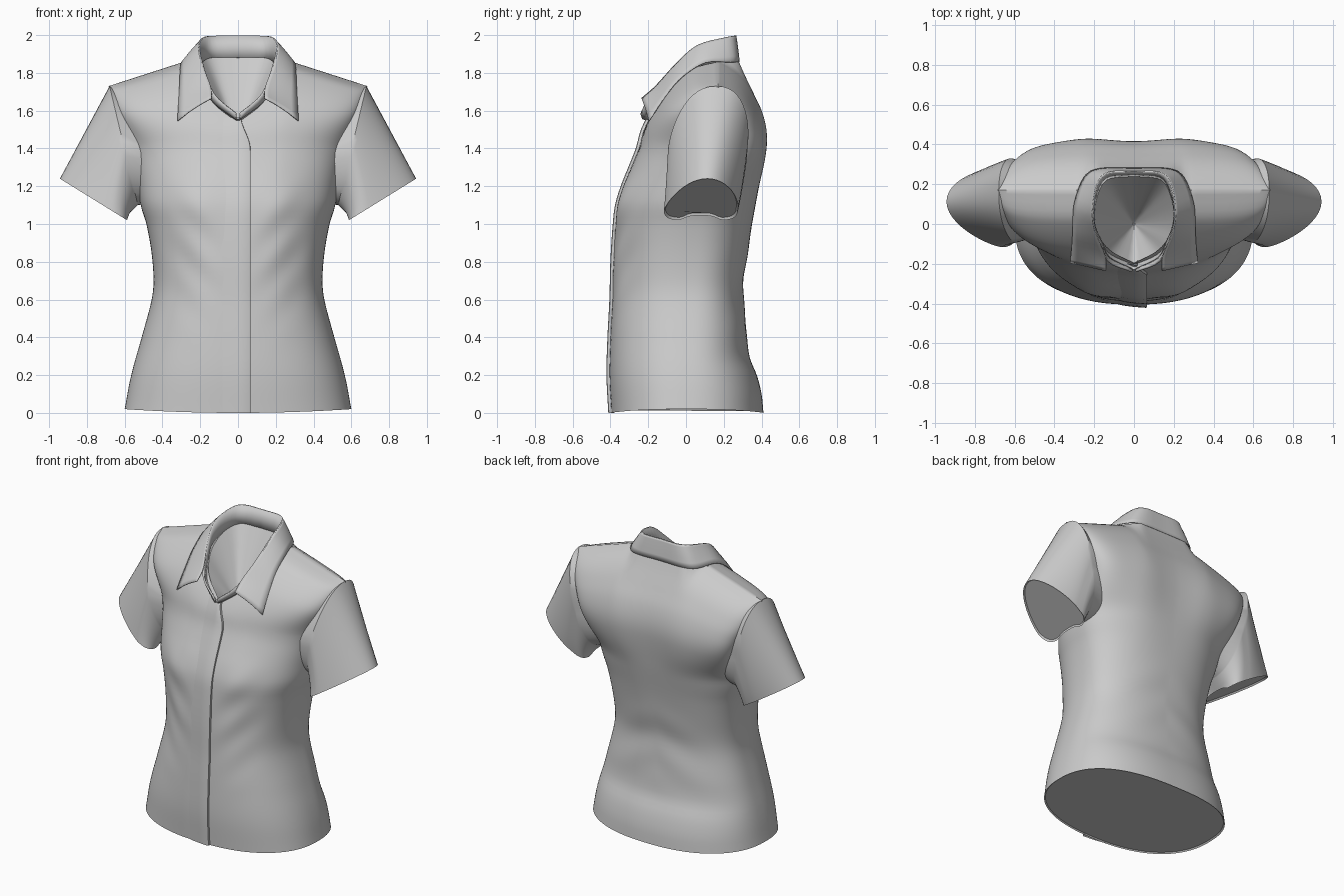
import bpy, bmesh, math
from mathutils import Vector

if "Cube" in bpy.data.objects:
    bpy.data.objects.remove(bpy.data.objects["Cube"])


def curve(*keys):
    """Smooth clamped curve through (position, value) keys."""
    def f(t):
        if t <= keys[0][0]: return keys[0][1]
        if t >= keys[-1][0]: return keys[-1][1]
        i = next(k for k in range(len(keys) - 1) if t <= keys[k + 1][0])
        def slope(k):
            a, b = keys[max(k - 1, 0)], keys[min(k + 1, len(keys) - 1)]
            return (b[1] - a[1]) / (b[0] - a[0])
        (t0, v0), (t1, v1) = keys[i], keys[i + 1]
        d = t1 - t0
        u = (t - t0) / d
        return ((2*u**3 - 3*u*u + 1) * v0 + (u**3 - 2*u*u + u) * d * slope(i)
                + (3*u*u - 2*u**3) * v1 + (u**3 - u*u) * d * slope(i + 1))
    return f


def path(points, n):
    """Resample a list of 3D points smoothly into n points."""
    axes = [curve(*[(i, p[k]) for i, p in enumerate(points)]) for k in range(3)]
    m = len(points) - 1
    return [Vector(a(m * i / (n - 1)) for a in axes) for i in range(n)]


def loft(name, rows, closed=False, cap=None, thick=0, angle=40):
    """Skin a list of equally long point rows."""
    bm = bmesh.new()
    grid = [[bm.verts.new(p) for p in r] for r in rows]
    n = len(rows[0])
    for a, b in zip(grid, grid[1:]):
        for i in range(n if closed else n - 1):
            j = (i + 1) % n
            bm.faces.new((a[i], a[j], b[j], b[i]))
    if cap is not None:
        bm.faces.new(grid[cap])
    bmesh.ops.remove_doubles(bm, verts=bm.verts, dist=1e-5)
    bmesh.ops.recalc_face_normals(bm, faces=bm.faces)
    me = bpy.data.meshes.new(name)
    bm.to_mesh(me)
    bm.free()
    ob = bpy.data.objects.new(name, me)
    bpy.context.collection.objects.link(ob)
    if thick:
        mod = ob.modifiers.new("thickness", 'SOLIDIFY')
        mod.thickness, mod.offset = thick, 0
    bpy.ops.object.select_all(action='DESELECT')
    ob.select_set(True)
    bpy.context.view_layer.objects.active = ob
    bpy.ops.object.shade_smooth_by_angle(angle=math.radians(angle))
    return ob


def smooth(a, b, x):
    u = min(max((x - a) / (b - a), 0), 1)
    return u * u * (3 - 2 * u)


def bump(x, z, cx, cz, rx, rz):
    return math.exp(-((x - cx) / rx) ** 2 - ((z - cz) / rz) ** 2)


# Torso profiles over height
width = curve((0, .60), (.2, .565), (.4, .51), (.6, .457), (.7, .447), (.85, .458), (1, .485),
              (1.1, .515), (1.25, .535), (1.4, .56), (1.55, .60), (1.7, .65), (1.86, .685))
front = curve((0, -.395), (.2, -.405), (.4, -.40), (.6, -.39), (.8, -.385), (1, -.372), (1.1, -.36),
              (1.2, -.33), (1.3, -.29), (1.4, -.25), (1.5, -.222), (1.6, -.17), (1.7, -.1), (1.8, .0),
              (1.835, .06), (1.86, .17))
back = curve((0, .41), (.1, .40), (.2, .375), (.3, .335), (.45, .32), (.6, .305), (.7, .305), (.85, .328),
             (1, .35), (1.2, .385), (1.4, .413), (1.5, .413), (1.6, .392), (1.7, .35), (1.8, .305), (1.86, .28))
side = curve((0, 0), (.6, .03), (1.1, .07), (1.4, .11), (1.86, .17))
neckline = curve((0, 1.555), (.1, 1.64), (.14, 1.69), (.2, 1.8), (.24, 1.86))


def torso_point(s, h, is_front):
    """s: -1..1 across, h: height before the shoulder slope is applied."""
    top = 1.86 - .13 * min(max((.68 * abs(s) - .28) / .40, 0), 1)
    if is_front and h > 1.1:                      # end the front at the neckline
        lim = min(1, (neckline(.62 * abs(s)) - 1.1) / (top - 1.1))
        h = 1.1 + (h - 1.1) * lim
    x = width(h) * s
    z = h if h <= 1.1 else 1.1 + (h - 1.1) / .76 * (top - 1.1)
    z += .02 * s * s * max(0, 1 - h / .2)
    c = side(h)
    n = 2.4 + (2.2 * smooth(1.45, 1.8, h) if is_front else 3 * smooth(1.15, 1.55, h))
    round_ = max(0, 1 - abs(s) ** n) ** (1 / n)
    ax, fade = abs(x), 1 - s * s
    if is_front:
        y = c + (front(h) - c) * round_
        y -= .022 * bump(ax, z, .24, 1.13, .13, .14) * fade
        y += .02 * bump(ax, z, .33, .78, .1, .25) * fade
        y += .007 * math.sin(26 * (z - .9 * ax)) * bump(ax, z, .25, .85, .13, .28) * fade
    else:
        q = max(0, (h - 1.1) / .76)
        y = c + (back(h) - c) * round_ * (1 - q ** 16 * smooth(.18, .28, ax))
        y += .018 * bump(ax, z, .25, 1.4, .14, .3) * fade * (1 - q ** 6)
        y += .004 * math.sin(24 * (z + .4 * ax)) * bump(ax, z, .15, .6, .25, .25) * fade
    return Vector((x, y, z))


N = 72
heights = [1.1 * i / 34 for i in range(34)] + [1.1 + .76 * (1 - (1 - i / 36) ** 1.4) for i in range(37)]
across = [math.sin(math.pi * (i / N - .5)) for i in range(N + 1)]
rows = [[torso_point(s, h, True) for s in across] + [torso_point(s, h, False) for s in across[-2:0:-1]]
        for h in heights]
lip = [Vector((p.x * .985, p.y * .985, p.z + .008)) for p in rows[0]]
loft("torso", [lip] + rows, closed=True, cap=0)


# Button placket overlapping at the centre front
def placket_row(h):
    edge = .065 - .05 * smooth(1.4, 1.57, h)
    row = []
    for x, off in ((-.10, -.003), (-.05, .006), (0 if edge > .03 else -.01, .012),
                   (edge - .006, .017), (edge, .014), (edge + .002, -.012)):
        s, c = x / width(h), side(h)
        y = c + (front(h) - c) * (1 - abs(s) ** 2.4) ** (1 / 2.4)
        row.append((x, y - off, h))
    return row


loft("button_placket", [placket_row(1.565 * i / 50) for i in range(51)])


# Short sleeves: broad at the armhole, creased along the top towards the cuff
def sleeve_ring(sx, t, inset=0):
    c = Vector((.605, .115, 1.415)).lerp(Vector((.765, .078, 1.13)), t)
    up = Vector((.075, 0, .315)).lerp(Vector((.178, 0, .11)), t) * (1 - inset)
    half = (.21 + (.195 - .21) * t) * (1 - inset)
    ring = []
    for i in range(48):
        a = 2 * math.pi * i / 48
        ca, sa = math.cos(a), math.sin(a)
        p = c + up * (ca - (.05 + .5 * t) * sa * sa)
        p.y += half * math.copysign(abs(sa) ** (.85 + .15 * t), sa) + (.045 - .01 * t) * max(0, ca)
        p.z += .025 * t * smooth(-.8, -1, ca)                # notch under the arm
        ring.append((p.x * sx, p.y, p.z))
    return ring


for label, sx in (("left", 1), ("right", -1)):
    inner = [(x - sx * .12, y, z - .03) for x, y, z in sleeve_ring(sx, 0, .16)]
    rings = [inner] + [sleeve_ring(sx, i / 14) for i in range(15)]
    rim = [(x - sx * .006, y, z + .01) for x, y, z in sleeve_ring(sx, 1, .04)]
    loft(label + "_sleeve", rings + [rim], closed=True, cap=-1)


# Collar: fold line, flap edge and neck seam, one half each
fold = [(0, .262, 1.997), (.13, .258, 1.995), (.185, .2, 1.985), (.208, .06, 1.945), (.19, -.05, 1.85),
        (.145, -.16, 1.73), (.14, -.235, 1.665)]
flap = [(0, .28, 1.86), (.17, .278, 1.858), (.25, .235, 1.856), (.30, .1, 1.853), (.307, -.03, 1.77),
        (.313, -.12, 1.66), (.32, -.195, 1.545)]
seam = [(0, .245, 1.88), (.14, .225, 1.88), (.195, .12, 1.85), (.2, 0, 1.78), (.165, -.09, 1.71),
        (.125, -.17, 1.64), (.01, -.228, 1.555)]
stand = fold[:5] + [(.13, -.185, 1.69), (.01, -.238, 1.585)]


def both_sides(half, n=25):
    pts = path(half, n)
    return [Vector((-p.x, p.y, p.z)) for p in pts[:0:-1]] + pts


f, o = both_sides(fold), both_sides(flap)
flap_rows = []
for t in (0, .12, .35, .6, .8, 1):
    lift = .008 * math.sin(math.pi * t)
    flap_rows.append([a.lerp(b, t) + Vector((0, 0, lift)) for a, b in zip(f, o)])
loft("collar_flap", flap_rows, thick=.006)

st, se = both_sides(stand), both_sides(seam)
loft("collar_stand", [[a.lerp(b, t) for a, b in zip(st, se)] for t in (0, .5, 1)], thick=.01)

# Inner lining seen through the neck opening
centre = Vector((0, .0, 1.45))
loft("neck_lining", [[p.lerp(centre, t) for p in se] for t in (0, .25, .5, .75, .97)], closed=True, cap=-1)
